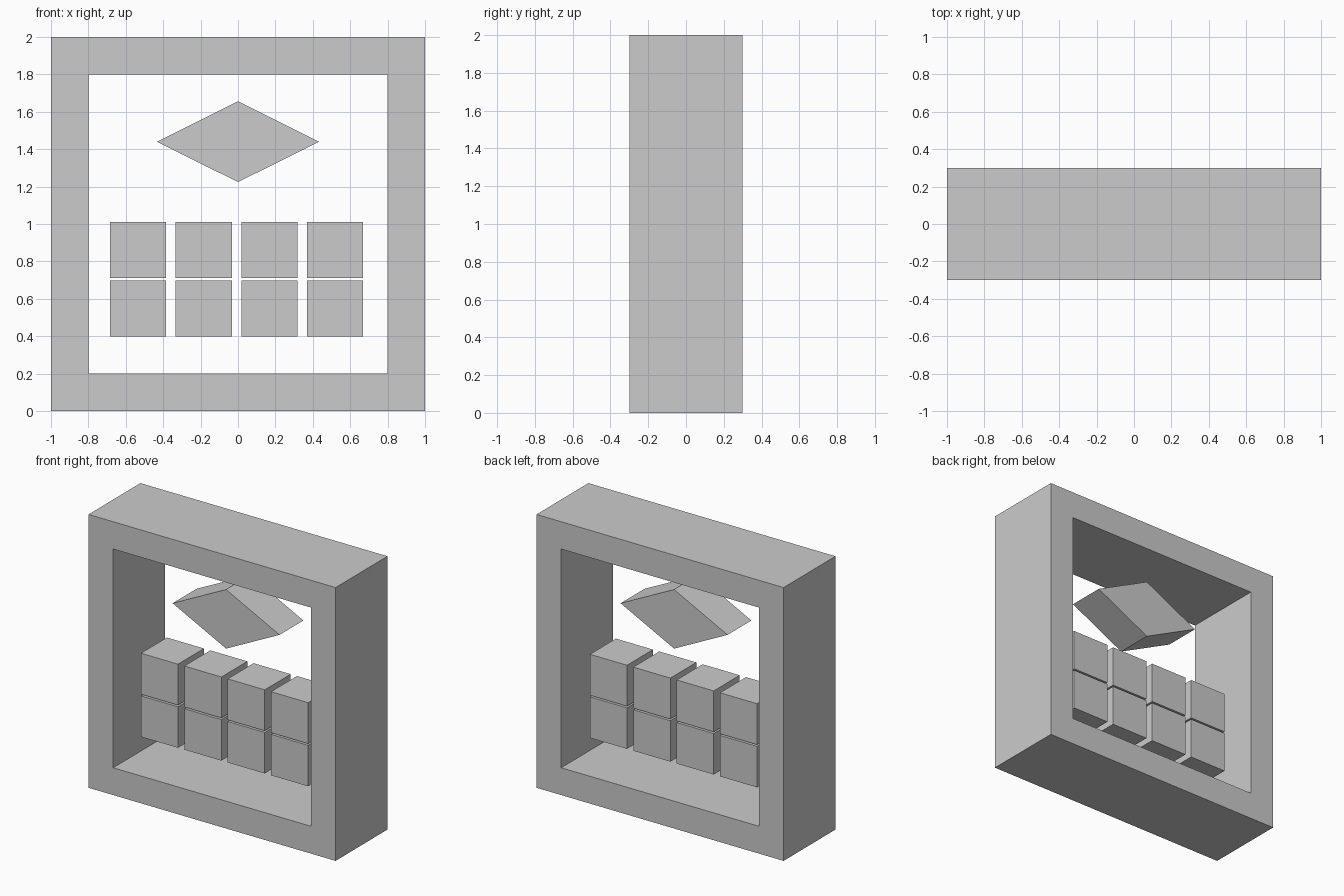
import bpy, bmesh

if "Cube" in bpy.data.objects:
    bpy.data.objects.remove(bpy.data.objects["Cube"])


def prism(name, loops, y0, y1):
    """Extrude an x-z outline along y; a second loop of equal length makes a hole."""
    bm = bmesh.new()
    front = [[bm.verts.new((x, y0, z)) for x, z in loop] for loop in loops]
    back = [[bm.verts.new((x, y1, z)) for x, z in loop] for loop in loops]
    n = len(loops[0])
    for i in range(n):
        j = (i + 1) % n
        for f, b in zip(front, back):
            bm.faces.new((f[i], f[j], b[j], b[i]))
        if len(loops) == 2:
            for side in (front, back):
                bm.faces.new((side[0][i], side[0][j], side[1][j], side[1][i]))
    if len(loops) == 1:
        bm.faces.new(front[0])
        bm.faces.new(back[0])
    bmesh.ops.recalc_face_normals(bm, faces=bm.faces)
    mesh = bpy.data.meshes.new(name)
    bm.to_mesh(mesh)
    bm.free()
    obj = bpy.data.objects.new(name, mesh)
    bpy.context.collection.objects.link(obj)
    return obj


def rect(x0, x1, z0, z1):
    return [(x0, z0), (x1, z0), (x1, z1), (x0, z1)]


# Square outer frame with a square opening
prism("frame", [rect(-1, 1, 0, 2), rect(-0.8, 0.8, 0.2, 1.8)], -0.3, 0.3)

# Two rows of four floating cubes
for row, z in enumerate((0.398, 0.71)):
    for col in range(4):
        x = -0.684 + 0.351 * col
        prism(f"cube_{row + 1}_{col + 1}", [rect(x, x + 0.3, z, z + 0.3)], -0.145, 0.155)

# Wide diamond block above the cubes
prism("diamond", [[(-0.433, 1.44), (0, 1.224), (0.433, 1.44), (0, 1.656)]], -0.138, 0.138)
